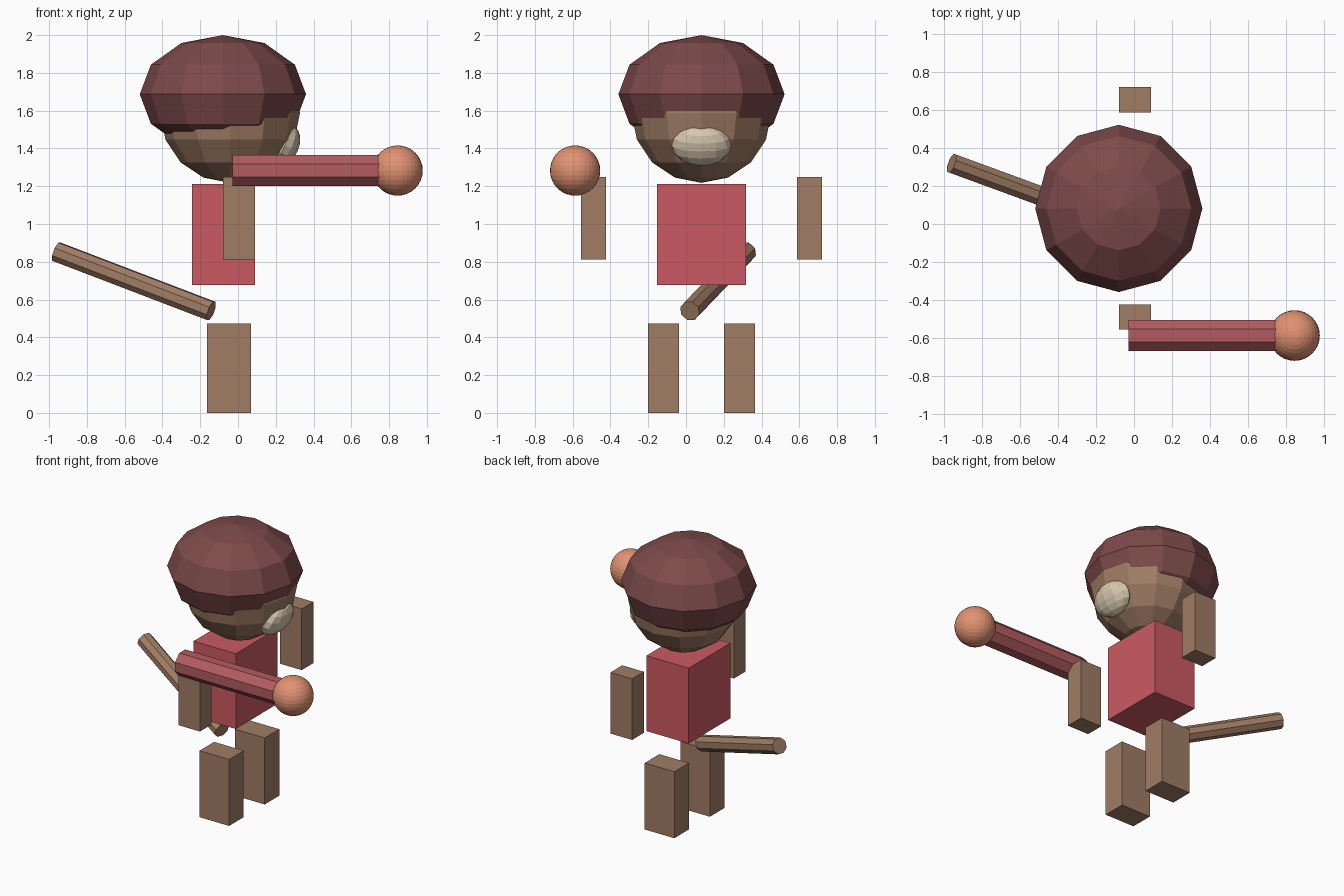
import bpy
import math
from mathutils import Vector

if "Cube" in bpy.data.objects:
    bpy.data.objects.remove(bpy.data.objects["Cube"])


def material(name, hex_color):
    """Flat colour from an sRGB hex value."""
    lin = []
    for i in (0, 2, 4):
        c = int(hex_color[i:i + 2], 16) / 255
        lin.append(c / 12.92 if c <= 0.04045 else ((c + 0.055) / 1.055) ** 2.4)
    m = bpy.data.materials.new(name)
    m.diffuse_color = (*lin, 1)
    m.use_nodes = True
    m.node_tree.nodes["Principled BSDF"].inputs["Base Color"].default_value = m.diffuse_color
    return m


brown = material("brown_fur", "A07D65")
red = material("red_shirt", "CB5A62")
rod_red = material("dull_red", "B25C60")
maroon = material("maroon_cap", "7E4A4A")
cream = material("cream_muzzle", "D8C8AE")
orange = material("orange_ball", "E09272")


def finish(name, mat):
    ob = bpy.context.object
    ob.name = name
    ob.data.materials.append(mat)
    return ob


def box(name, mat, x, y, z):
    """Box from its (min, max) range on each axis."""
    bpy.ops.mesh.primitive_cube_add(size=1, location=[(a + b) / 2 for a, b in (x, y, z)])
    ob = finish(name, mat)
    ob.scale = [b - a for a, b in (x, y, z)]
    return ob


def ball(name, mat, center, radii, segments, rings, tilt=0):
    bpy.ops.mesh.primitive_uv_sphere_add(segments=segments, ring_count=rings,
                                         radius=1, location=center)
    ob = finish(name, mat)
    ob.scale = radii
    ob.rotation_euler = (0, tilt, 0)
    return ob


def rod(name, mat, start, end, radius):
    """Eight-sided rod between two points."""
    a, b = Vector(start), Vector(end)
    bpy.ops.mesh.primitive_cylinder_add(vertices=8, radius=radius, depth=(b - a).length,
                                        location=(a + b) / 2)
    ob = finish(name, mat)
    for v in ob.data.vertices:  # turn so that flats face the sides
        x, y, c, s = v.co.x, v.co.y, math.cos(math.pi / 8), math.sin(math.pi / 8)
        v.co.x, v.co.y = x * c - y * s, x * s + y * c
    ob.rotation_euler = (b - a).to_track_quat('Z', 'Y').to_euler()
    return ob


MID = 0.082  # body centre line in y

# Torso
box("torso", red, (-0.243, 0.09), (MID - 0.235, MID + 0.235), (0.677, 1.213))

# Paired arms and legs
for side, s in (("right", -1), ("left", 1)):
    ya, yl = MID + s * 0.572, MID + s * 0.2
    box(side + "_arm", brown, (-0.08, 0.09), (ya - 0.066, ya + 0.066), (0.813, 1.248))
    box(side + "_leg", brown, (-0.163, 0.07), (yl - 0.082, yl + 0.082), (0, 0.473))

# Head, cap and muzzle: the cap overlaps the head and leaves the face open
ball("head", brown, (-0.042, MID, 1.588), (0.37, 0.37, 0.37), 12, 8)
ball("cap", maroon, (-0.08, MID, 1.687), (0.44, 0.44, 0.313), 12, 6)
ball("muzzle", cream, (0.248, MID, 1.415), (0.074, 0.158, 0.113), 12, 8, math.radians(25))

# Tail
rod("tail", brown, (-0.142, 0.02, 0.54), (-0.96, 0.32, 0.853), 0.055)

# Held rod with a ball at the tip
rod("held_rod", rod_red, (-0.028, -0.587, 1.283), (0.845, -0.587, 1.283), 0.088)
ball("rod_ball", orange, (0.845, -0.587, 1.283), (0.133, 0.133, 0.133), 32, 16)
